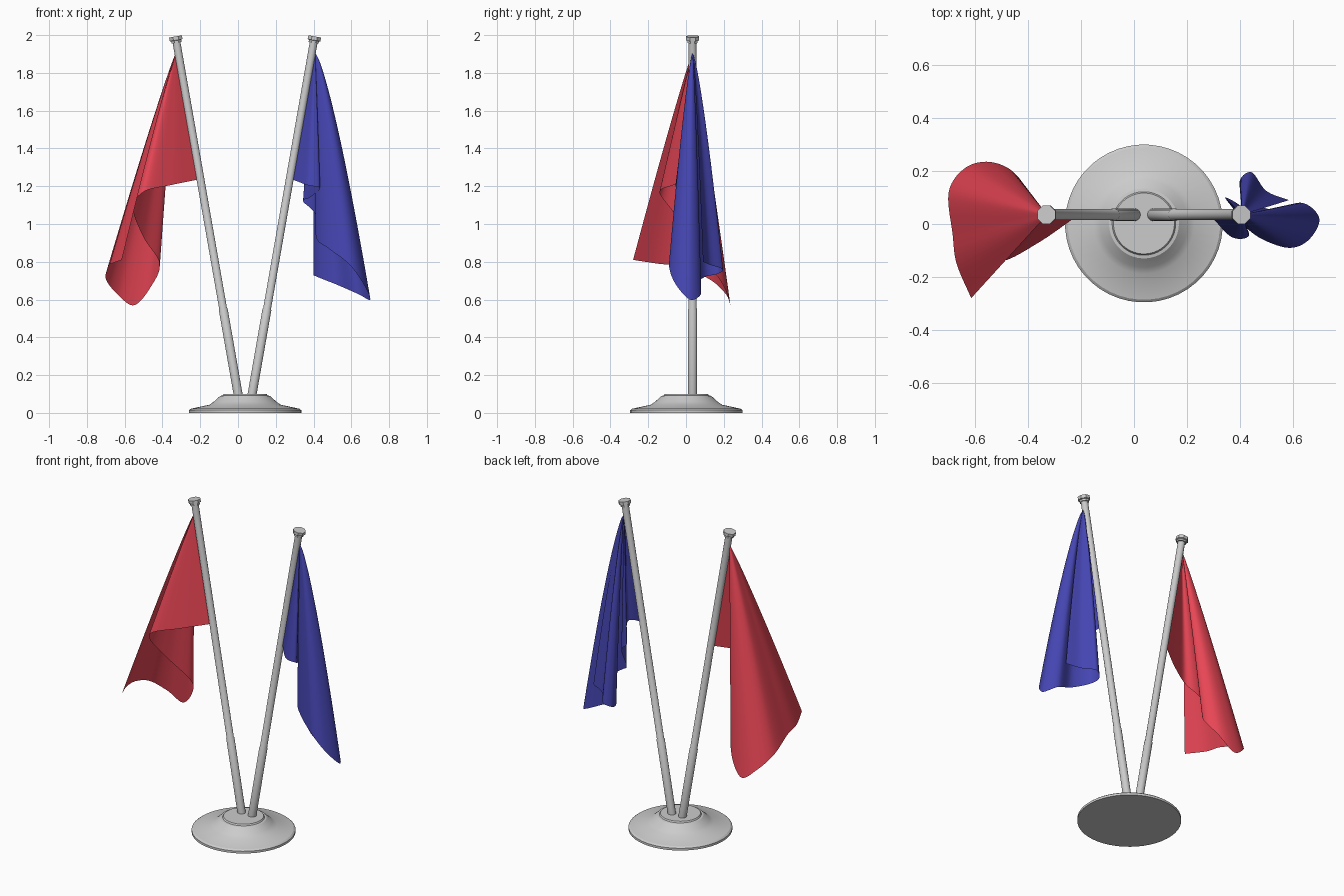
import bpy, bmesh, math
from mathutils import Vector

if "Cube" in bpy.data.objects:
    bpy.data.objects.remove(bpy.data.objects["Cube"])

CX, PY = 0.0375, 0.035   # stand centre in x, pole plane in y


def lathe(name, profile, sides, smooth=35):
    """Revolve (radius, z) points around z; radius 0 closes to a point."""
    bm = bmesh.new()
    rings = []
    for r, z in profile:
        if r == 0:
            rings.append([bm.verts.new((0, 0, z))] * sides)
        else:
            rings.append([bm.verts.new((r * math.cos(2 * math.pi * (i + .5) / sides),
                                        r * math.sin(2 * math.pi * (i + .5) / sides), z))
                          for i in range(sides)])
    for a, b in zip(rings, rings[1:]):
        for i in range(sides):
            j = (i + 1) % sides
            bm.faces.new(list(dict.fromkeys((a[i], a[j], b[j], b[i]))))
    return finish(name, bm, smooth)


def finish(name, bm, smooth):
    bmesh.ops.recalc_face_normals(bm, faces=bm.faces[:])
    me = bpy.data.meshes.new(name)
    bm.to_mesh(me)
    bm.free()
    ob = bpy.data.objects.new(name, me)
    bpy.context.collection.objects.link(ob)
    bpy.context.view_layer.objects.active = ob
    ob.select_set(True)
    bpy.ops.object.shade_smooth_by_angle(angle=math.radians(smooth))
    ob.select_set(False)
    return ob


def spline(pts, steps=10):
    """Catmull-Rom curve through the points."""
    p = [Vector(q) for q in pts]
    p = [2 * p[0] - p[1]] + p + [2 * p[-1] - p[-2]]
    out = []
    for a, b, c, d in zip(p, p[1:], p[2:], p[3:]):
        for k in range(steps):
            t = k / steps
            out.append(.5 * (2 * b + (c - a) * t + (2 * a - 5 * b + 4 * c - d) * t * t
                             + (3 * b - a - 3 * c + d) * t ** 3))
    return out + [p[-2]]


def flag(name, apex, edge, colour, flare, rings=32):
    """Cloth hanging in folds from the top of the pole to its free edge."""
    apex = Vector(apex)
    bm = bmesh.new()
    top = bm.verts.new(apex)
    rim = spline(edge)
    rows = []
    for i, e in enumerate(rim):
        d = e - apex
        power = 1 + (flare - 1) * min(1, i / len(rim) * 2)
        row = [top]
        for k in range(1, rings + 1):
            s = k / rings
            h = s ** power
            row.append(bm.verts.new(apex + Vector((d.x * h, d.y * h, d.z * s))))
        rows.append(row)
    for a, b in zip(rows, rows[1:]):
        for k in range(rings):
            bm.faces.new(list(dict.fromkeys((a[k], a[k + 1], b[k + 1], b[k]))))
    ob = finish(name, bm, 80)
    mat = bpy.data.materials.new(name + "_cloth")
    mat.diffuse_color = colour
    mat.use_nodes = True
    mat.node_tree.nodes["Principled BSDF"].inputs["Base Color"].default_value = mat.diffuse_color
    ob.data.materials.append(mat)


# Round stepped stand
base = lathe("base", [(0, 0), (.298, 0), (.298, .014), (.288, .022), (.19, .043), (.165, .06),
                      (.132, .09), (.12, .092), (.115, .1), (0, .1)], 48, 25)
base.location = (CX, .002, 0)

# Poles with thicker sleeve and octagonal cap, leaning outwards
for side, sx in (("left", -1), ("right", 1)):
    start = Vector((CX + sx * .0365, PY, .095))
    end = Vector((CX + sx * .3685, PY, 1.993))
    axis = end - start
    L = axis.length
    rot = axis.to_track_quat('Z', 'Y')
    parts = [lathe(side + "_pole", [(0, 0), (.024, 0), (.024, .46), (.021, .465),
                                    (.021, L - .02), (0, L - .02)], 20),
             lathe(side + "_pole_cap", [(0, L - .034), (.029, L - .034), (.029, L - .022),
                                        (.037, L - .02), (.037, L), (0, L)], 8, 20)]
    for ob in parts:
        ob.rotation_mode = 'QUATERNION'
        ob.rotation_quaternion = rot
        ob.location = start

# Red flag: bottom edge from the pole to the low corner, then the fly edge
flag("red_flag", (-.328, PY, 1.91),
     [(-.215, .03, 1.235), (-.36, -.07, 1.205), (-.5, -.14, 1.17), (-.555, -.08, 1.08),
      (-.5, .03, .93), (-.415, .12, .79), (-.46, .2, .67), (-.55, .235, .57),
      (-.64, .21, .63), (-.70, .12, .71), (-.685, -.04, .775), (-.67, -.15, .79),
      (-.615, -.28, .81)],
     (.8, .06, .09, 1), .93)

# Blue flag: tighter folds
flag("blue_flag", (.408, PY, 1.91),
     [(.29, .03, 1.235), (.37, -.05, 1.205), (.435, -.04, 1.19), (.38, .05, 1.14),
      (.345, .1, 1.12), (.41, .06, 1.05), (.415, 0, .925), (.48, -.055, .87),
      (.585, -.09, .79), (.66, -.06, .69), (.7, .02, .6), (.635, .08, .63),
      (.52, .055, .68), (.42, .1, .72), (.4, .165, .735), (.445, .195, .76),
      (.5, .125, .785), (.585, .09, .8)],
     (.06, .06, .45, 1), .76)
